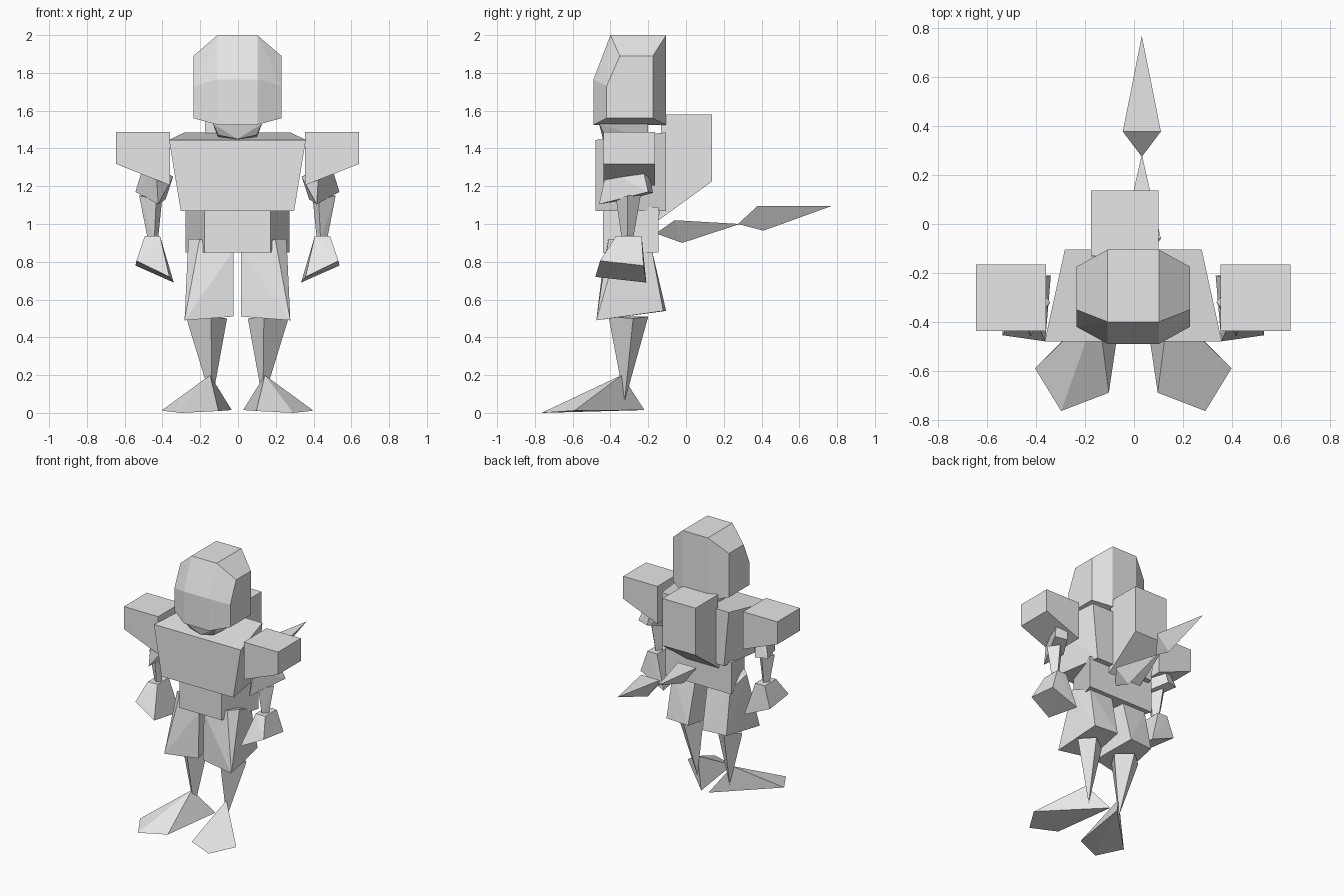
import bpy
import bmesh
from math import radians

AXIS = -0.003  # the body's plane of symmetry

default_cube = bpy.data.objects.get("Cube")
if default_cube:
    bpy.data.objects.remove(default_cube, do_unlink=True)

grey = bpy.data.materials.new("plain grey")
grey.use_nodes = True
grey.diffuse_color = (0.8, 0.8, 0.8, 1)
grey.node_tree.nodes["Principled BSDF"].inputs["Base Color"].default_value = grey.diffuse_color


def solid(name, points):
    """Flat-faced convex solid through its corner points."""
    bm = bmesh.new()
    for point in points:
        bm.verts.new(point)
    result = bmesh.ops.convex_hull(bm, input=bm.verts)
    spare = {v for v in result["geom_interior"] + result["geom_unused"]
             if isinstance(v, bmesh.types.BMVert)}
    bmesh.ops.delete(bm, geom=list(spare), context="VERTS")
    bmesh.ops.dissolve_limit(bm, angle_limit=radians(2), verts=bm.verts, edges=bm.edges)
    bmesh.ops.recalc_face_normals(bm, faces=bm.faces)
    mesh = bpy.data.meshes.new(name)
    bm.to_mesh(mesh)
    bm.free()
    mesh.materials.append(grey)
    part = bpy.data.objects.new(name, mesh)
    bpy.context.collection.objects.link(part)
    return part


def pair(name, points):
    """The same solid on the left and, mirrored, on the right."""
    for side, sign in (("left", 1), ("right", -1)):
        solid(side + "_" + name, [(AXIS + sign * x, y, z) for x, y, z in points])


def centred(half_width, profile):
    """Copies of a side profile at equal distances from the axis."""
    return [(AXIS + sign * half_width, y, z) for sign in (-1, 1) for y, z in profile]


def cross_section(x_range, y_range, z):
    return [(x, y, z) for x in x_range for y in y_range]


# Head: a wide middle profile bevelled down to smaller cheeks
head_middle = [(-0.4, 2), (-0.49, 1.765), (-0.49, 1.525), (-0.105, 1.525), (-0.105, 2)]
head_cheek = [(-0.35, 1.89), (-0.42, 1.73), (-0.42, 1.56), (-0.175, 1.56), (-0.175, 1.89)]
solid("head", centred(0.105, head_middle) + centred(0.233, head_cheek))

# Neck, wedge shaped underneath
solid("neck", centred(0.13, [(-0.46, 1.53), (-0.2, 1.53)])
      + centred(0.1, [(-0.43, 1.47), (-0.2, 1.45)])
      + centred(0, [(-0.44, 1.45)]))

# Chest: broad at the front and top, narrower at the back and waist
solid("chest", centred(0.362, [(-0.48, 1.445)])
      + centred(0.28, [(-0.105, 1.485)])
      + centred(0.3, [(-0.48, 1.07)])
      + centred(0.24, [(-0.105, 1.07)]))

# Pelvis: a block whose sides flare towards the back
solid("pelvis", centred(0.175, [(-0.44, 0.85), (-0.44, 1.09)])
      + centred(0.275, [(-0.145, 0.85), (-0.145, 1.09)]))

# Backpack with a sloping underside
backpack_profile = [(-0.13, 1.58), (0.137, 1.58), (0.137, 1.225), (-0.145, 1.02)]
solid("backpack", [(x, y, z) for x in (-0.175, 0.1) for y, z in backpack_profile])

# Tail: two flat-topped spikes, end to end
tail_x = 0.032


def tail_spike(name, start, shoulder, keel, tip):
    wings = [(tail_x + sign * 0.078, *shoulder) for sign in (-1, 1)]
    solid(name, wings + [(tail_x, *end) for end in (start, keel, tip)])


tail_spike("tail_base", start=(-0.16, 0.95), shoulder=(-0.06, 1.02),
           keel=(-0.02, 0.9), tip=(0.285, 1))
tail_spike("tail_tip", start=(0.275, 1), shoulder=(0.378, 1.095),
           keel=(0.41, 0.965), tip=(0.77, 1.095))

# Shoulder guards, deeper on the inner side
depth = (-0.437, -0.165)
pair("shoulder_guard", cross_section((0.357, 0.643), depth, 1.488)
     + cross_section([0.357], depth, 1.205)
     + cross_section([0.643], depth, 1.318))

# Upper arms: twisted blocks tucked under the guards
pair("upper_arm", [
    (0.42, -0.46, 1.105), (0.54, -0.2, 1.17), (0.45, -0.175, 1.165), (0.38, -0.3, 1.13),
    (0.43, -0.42, 1.29), (0.5, -0.23, 1.3), (0.43, -0.2, 1.3), (0.34, -0.32, 1.25),
])

# Forearms: tapering four-sided spikes
pair("forearm", [
    (0.43, -0.37, 1.13), (0.52, -0.31, 1.15), (0.46, -0.24, 1.15), (0.4, -0.3, 1.12),
    (0.44, -0.34, 0.92), (0.475, -0.31, 0.92), (0.45, -0.28, 0.92), (0.42, -0.31, 0.92),
])

# Hands: flared blocks with a slanted underside
pair("hand", cross_section((0.41, 0.49), (-0.37, -0.235), 0.937) + [
    (0.535, -0.455, 0.805), (0.54, -0.225, 0.78),
    (0.36, -0.48, 0.72), (0.337, -0.21, 0.69),
])

# Thighs: baggy blocks, widest at the knee
pair("thigh", [
    (0.02, -0.43, 0.86), (0.2, -0.41, 0.92), (0.26, -0.35, 0.92),
    (0.24, -0.18, 0.86), (0.05, -0.18, 0.86),
    (0.02, -0.44, 0.51), (0.28, -0.475, 0.49), (0.25, -0.12, 0.54), (0.06, -0.105, 0.54),
])

# Shins: spikes pointing down into the feet
pair("shin", [
    (0.14, -0.41, 0.51), (0.27, -0.28, 0.5), (0.17, -0.2, 0.51), (0.055, -0.28, 0.5),
    (0.135, -0.325, 0.06),
])

# Feet: low pyramids with splayed toes
pair("foot", [
    (0.145, -0.34, 0.2), (0.03, -0.22, 0.015),
    (0.1, -0.69, 0.01), (0.295, -0.765, 0), (0.402, -0.59, 0.012),
])
